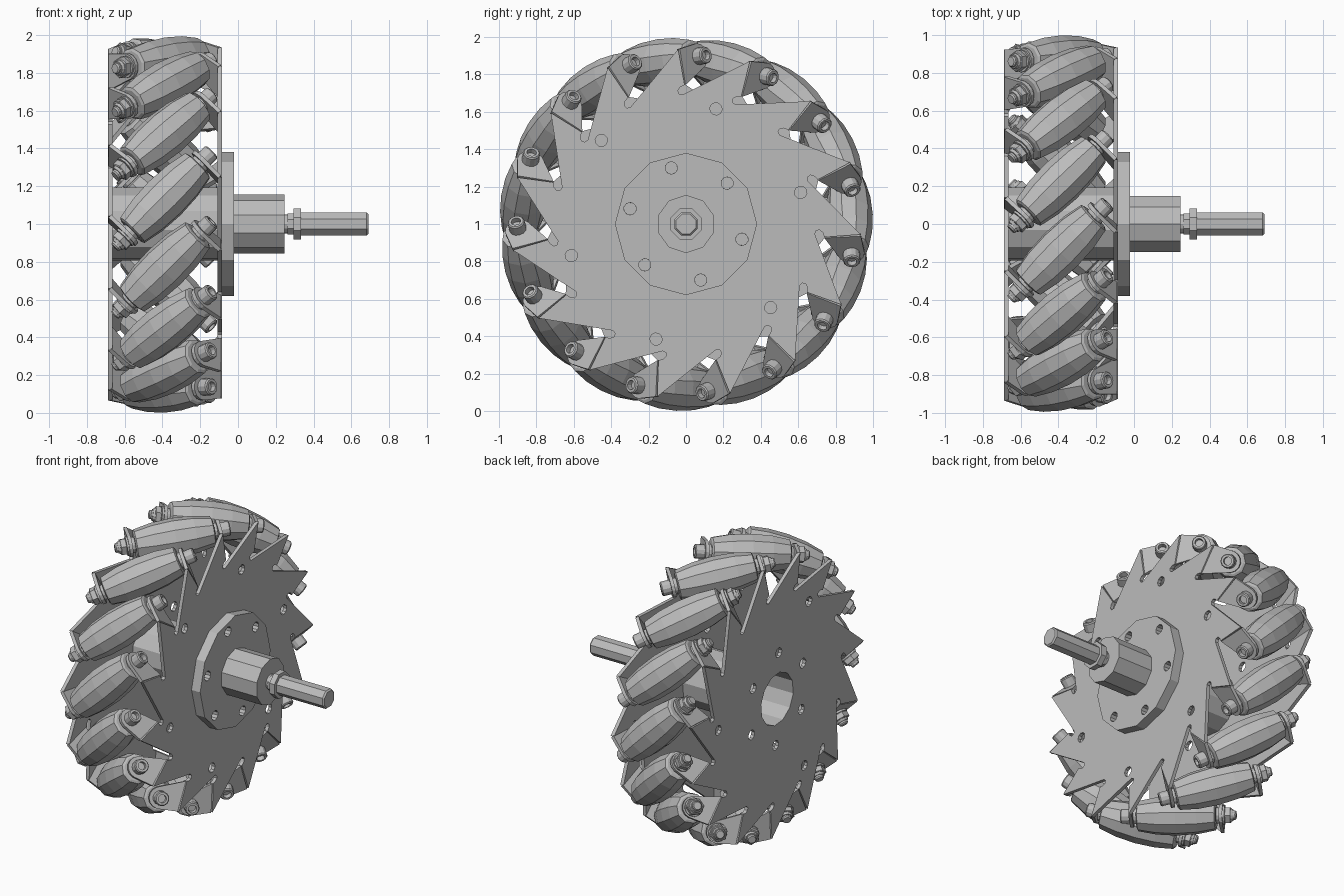
import bpy, bmesh, math
from mathutils import Matrix, Vector

cube = bpy.data.objects.get("Cube")
if cube:
    bpy.data.objects.remove(cube, do_unlink=True)

steel = bpy.data.materials.new("steel_grey")
steel.use_nodes = True
colour = (0.5, 0.5, 0.5, 1)
steel.diffuse_color = colour
steel.node_tree.nodes["Principled BSDF"].inputs["Base Color"].default_value = colour

COUNT = 15
STEP = math.tau / COUNT
START = math.radians(-9)
AXIS_DIST = 0.875          # roller axis to wheel axis
TAB = 0.28                 # tab position along the roller axis
FOLD = 0.109               # tangential offset of the fold line


def finish(bm, name):
    bmesh.ops.recalc_face_normals(bm, faces=bm.faces)
    mesh = bpy.data.meshes.new(name)
    bm.to_mesh(mesh)
    bm.free()
    mesh.materials.append(steel)
    return mesh


def place(name, mesh, matrix):
    obj = bpy.data.objects.new(name, mesh)
    bpy.context.collection.objects.link(obj)
    obj.matrix_world = matrix
    return obj


def lathe(name, profile, sides, closed=False, phase=0.0):
    """Turn (x, radius) points around the x axis."""
    bm = bmesh.new()
    rings = []
    for x, r in profile:
        angles = [phase + math.tau * i / sides for i in range(sides)]
        rings.append([bm.verts.new((x, r * math.sin(a), r * math.cos(a))) for a in angles])
    pairs = list(zip(rings, rings[1:]))
    if closed:
        pairs.append((rings[-1], rings[0]))
    else:
        bm.faces.new(rings[0])
        bm.faces.new(rings[-1])
    for a, b in pairs:
        for i in range(sides):
            j = (i + 1) % sides
            bm.faces.new((a[i], a[j], b[j], b[i]))
    return finish(bm, name)


def sheet(name, outline, x, thickness, holes=()):
    """Cut a flat sheet in the yz plane, with holes, and give it thickness."""
    bm = bmesh.new()
    edges = []
    for loop in (outline, *holes):
        verts = [bm.verts.new((x, y, z)) for y, z in loop]
        edges += [bm.edges.new((a, b)) for a, b in zip(verts, verts[1:] + verts[:1])]
    bmesh.ops.triangle_fill(bm, use_beauty=True, edges=edges, normal=(1, 0, 0))
    ext = bmesh.ops.extrude_face_region(bm, geom=bm.faces[:])
    moved = [g for g in ext["geom"] if isinstance(g, bmesh.types.BMVert)]
    bmesh.ops.translate(bm, verts=moved, vec=(thickness, 0, 0))
    return finish(bm, name)


def circle(cy, cz, r, sides):
    return [(cy + r * math.sin(math.tau * i / sides), cz + r * math.cos(math.tau * i / sides))
            for i in range(sides)]


def hole_ring(radius, start, count, size=0.033):
    angles = [math.radians(start) + math.tau * i / count for i in range(count)]
    return [circle(radius * math.sin(a), radius * math.cos(a), size, 10) for a in angles]


wheel = Matrix.Translation((-0.387, 0, 1))
first = wheel @ Matrix.Rotation(-START, 4, "X")
turn = Matrix.Rotation(math.pi, 4, "Z")

# Saw-toothed side plates with a rounded relief slit at each tooth
tooth = [(FOLD - 0.004, 0.93), (FOLD, 0.735), (0.085, 0.728), (0.069, 0.712),
         (0.072, 0.693), (0.09, 0.685)]
plate_outline = []
for k in range(COUNT):
    c, s = math.cos(k * STEP), math.sin(k * STEP)
    plate_outline += [(t * c + v * s, v * c - t * s) for t, v in tooth]
bore = [circle(0, 0, 0.175, 12)]
inner_holes = hole_ring(0.31, -5.7, 6)
near_plate = sheet("hub_side_plate", plate_outline, 0.278, 0.024,
                   bore + inner_holes + hole_ring(0.636, 23.6, 6))
far_plate = sheet("open_side_plate", plate_outline, 0.278, 0.024,
                  bore + inner_holes + hole_ring(0.636, 23.6, 3))
place("hub_side_plate", near_plate, first)
place("open_side_plate", far_plate, first @ turn)

# Folded tab that carries a roller end
tip = [(0.07 * math.cos(math.radians(a)), AXIS_DIST + 0.07 * math.sin(math.radians(a)))
       for a in range(-60, 91, 25)]
tab_outline = [(-0.13, 0.735)] + tip + [(-0.13, 0.93)]
tab = sheet("folded_tab", tab_outline, TAB - 0.011, 0.022)

# Barrel roller, cap bolt, washers and lock nut, all along x
half = [(0.25, 0.08), (0.243, 0.095), (0.13, 0.117)]
roller = lathe("roller", [(-x, r) for x, r in half] + [(0, 0.125)] + half[::-1], 10)
bolt = lathe("roller_bolt", [(-0.375, 0.024), (-0.367, 0.03), (0.291, 0.03), (0.291, 0.046),
                             (0.345, 0.046), (0.352, 0.04), (0.352, 0.026), (0.322, 0.026)], 12)
nut = lathe("lock_nut", [(-0.302, 0.05), (-0.306, 0.056), (-0.338, 0.056), (-0.342, 0.05)], 6)
collar = lathe("nut_collar", [(-0.342, 0.042), (-0.356, 0.036)], 12)
washer = lathe("washer", [(0, 0.06), (0.012, 0.06)], 12)
spacer = lathe("roller_spacer", [(0.249, 0.05), (0.27, 0.05)], 12)

lift = Matrix.Translation((0, 0, AXIS_DIST))
for k in range(COUNT):
    frame = wheel @ Matrix.Rotation(-START - k * STEP, 4, "X") @ Matrix.Rotation(math.pi / 4, 4, "Z")
    axle = frame @ lift
    tag = f"_{k + 1:02d}"
    place("roller" + tag, roller, axle)
    place("roller_bolt" + tag, bolt, axle)
    place("lock_nut" + tag, nut, axle)
    place("nut_collar" + tag, collar, axle)
    place("washer" + tag, washer, axle @ Matrix.Translation((-0.303, 0, 0)))
    for side, flip in (("hub", Matrix.Identity(4)), ("open", turn)):
        place(f"{side}_tab" + tag, tab, frame @ flip)
        place(f"{side}_spacer" + tag, spacer, axle @ flip)

# Central sleeve between the plates
centre = Matrix.Translation((0, 0, 1))
sleeve = lathe("centre_sleeve", [(-0.688, 0.195), (-0.087, 0.195), (-0.087, 0.175), (-0.688, 0.175)],
               12, closed=True)
place("centre_sleeve", sleeve, centre @ Matrix.Rotation(-START, 4, "X"))

# Drilled flange, hub boss, shaft and shaft nut
flange = sheet("hub_flange", circle(0, 0, 0.38, 12), -0.085, 0.065, hole_ring(0.31, -14.7, 6))
place("hub_flange", flange, centre)
place("hub_boss", lathe("hub_boss", [(-0.03, 0.155), (0.245, 0.155)], 10), centre)
place("shaft_neck", lathe("shaft_neck", [(0.24, 0.05), (0.30, 0.05)], 12), centre)
place("shaft_nut", lathe("shaft_nut", [(0.262, 0.06), (0.295, 0.06), (0.295, 0.09), (0.333, 0.09)],
                         8, phase=math.pi / 8), centre)
place("shaft", lathe("shaft", [(0.3, 0.066), (0.68, 0.066), (0.69, 0.057)], 8,
                     phase=math.pi / 8), centre)
